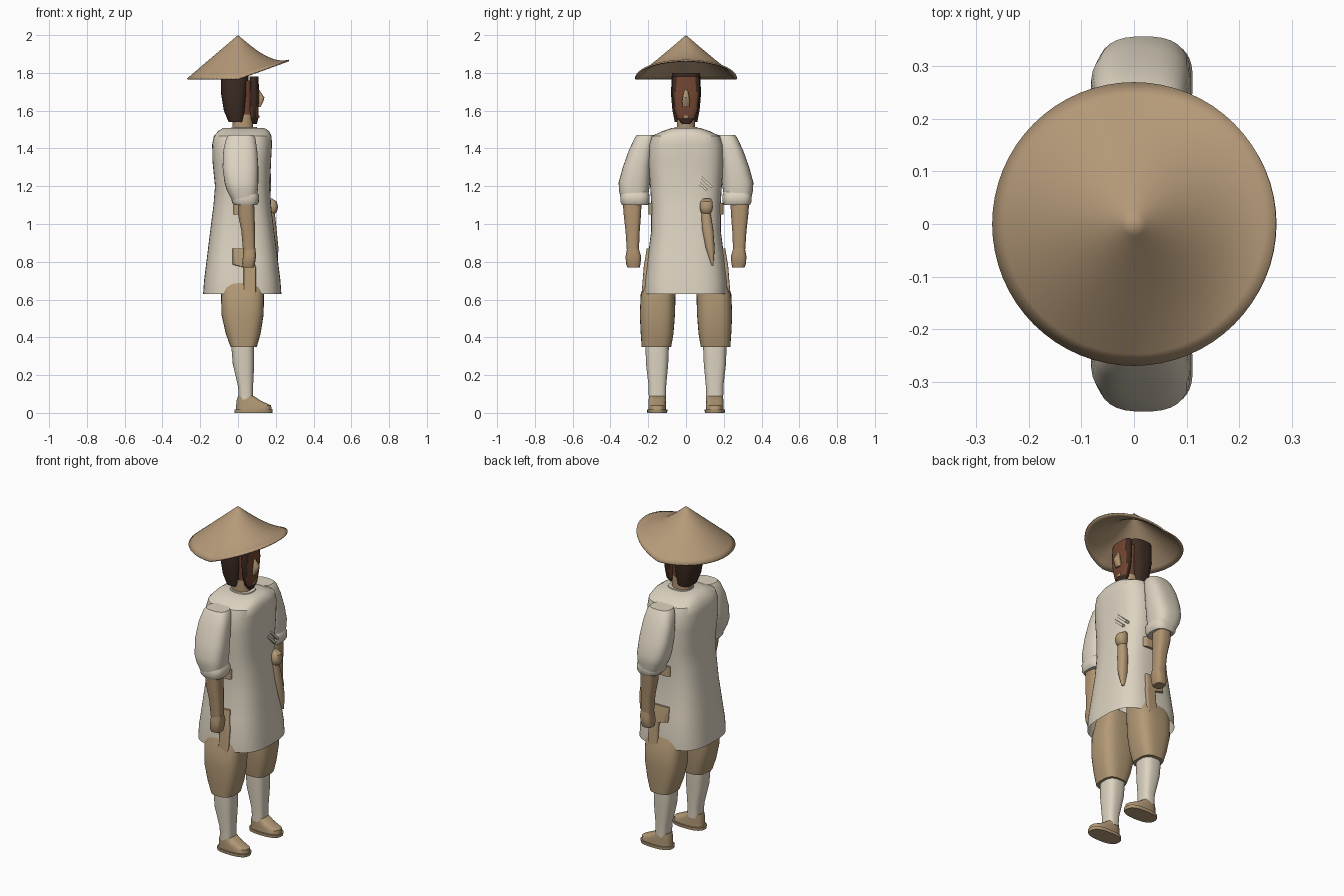
import bpy
import bmesh
from math import sin, cos, pi, radians
from mathutils import Matrix

default_cube = bpy.data.objects.get("Cube")
if default_cube:
    bpy.data.objects.remove(default_cube)


def make_material(name, colour):
    mat = bpy.data.materials.new(name)
    mat.use_nodes = True
    mat.diffuse_color = (*colour, 1)
    mat.node_tree.nodes["Principled BSDF"].inputs["Base Color"].default_value = (*colour, 1)
    return mat


cream = make_material("cream cloth", (.72, .65, .53))
tan = make_material("tan cloth", (.45, .32, .18))
straw = make_material("straw", (.46, .32, .19))
skin = make_material("tan skin", (.43, .29, .16))
face_brown = make_material("face brown", (.17, .06, .03))
hair_brown = make_material("dark hair", (.045, .024, .016))


def finish(name, bm, *mats, angle=40):
    """Turn a bmesh into a smooth shaded object with sharp edges kept."""
    bmesh.ops.recalc_face_normals(bm, faces=bm.faces)
    mesh = bpy.data.meshes.new(name)
    bm.to_mesh(mesh)
    bm.free()
    for mat in mats:
        mesh.materials.append(mat)
    mesh.shade_smooth()
    mesh.set_sharp_from_angle(angle=radians(angle))
    obj = bpy.data.objects.new(name, mesh)
    bpy.context.collection.objects.link(obj)
    return obj


def signed_power(value, power):
    return abs(value) ** power * (1 if value > 0 else -1)


def loft(name, sections, *mats, box=2.4, side=1, count=32, bottom=True):
    """Skin rounded sections given as (z, back, front, inner y, outer y)."""
    bm = bmesh.new()
    rings = []
    for z, back, front, inner, outer in sections:
        ring = []
        for i in range(count):
            a = 2 * pi * (i + .5) / count
            x = (back + front) / 2 + (front - back) / 2 * signed_power(cos(a), 2 / box)
            y = (inner + outer) / 2 + (outer - inner) / 2 * signed_power(sin(a), 2 / box)
            ring.append(bm.verts.new((x, y * side, z)))
        rings.append(ring)
    for low, high in zip(rings, rings[1:]):
        for i in range(count):
            j = (i + 1) % count
            bm.faces.new((low[i], low[j], high[j], high[i]))
    bm.faces.new(rings[-1])
    if bottom:
        bm.faces.new(rings[0])
    return finish(name, bm, *mats)


def centred(*rows):
    """Expand (z, back, front, half width) into full sections."""
    return [(z, back, front, -half, half) for z, back, front, half in rows]


# Conical hat, with the front of the brim swept upward
bm = bmesh.new()
segments, steps, brim = 64, 12, .27
apex = bm.verts.new((0, 0, 2))
previous = None
for s in range(1, steps + 1):
    t = s / steps
    ring = []
    for i in range(segments):
        a = 2 * pi * i / segments
        lift = .1 * t ** 3 * max(0, cos(a))
        ring.append(bm.verts.new((brim * t * cos(a), brim * t * sin(a), 2 - .23 * t + lift)))
    for i in range(segments):
        j = (i + 1) % segments
        if previous:
            bm.faces.new((previous[i], ring[i], ring[j], previous[j]))
        else:
            bm.faces.new((apex, ring[i], ring[j]))
    previous = ring
hat = finish("conical_hat", bm, straw)
shell = hat.modifiers.new("thickness", "SOLIDIFY")
shell.thickness = .008

# Head: hair behind, narrow face in front, neck below
loft("hair", centred((1.54, -.05, .03, .06), (1.6, -.075, .04, .072), (1.69, -.09, .05, .08),
                     (1.8, -.09, .058, .075)), hair_brown, box=2.8)
face = loft("face", centred((1.53, .07, .1, .02), (1.56, .065, .108, .048), (1.62, .06, .11, .066),
                            (1.7, .06, .112, .076), (1.78, .06, .108, .07)),
            face_brown, hair_brown, box=2.6)
for poly in face.data.polygons:
    chin = poly.center.z < 1.55
    poly.material_index = 1 if chin or abs(poly.center.y) > .055 else 0
loft("neck", centred((1.47, -.03, .08, .05), (1.58, -.03, .08, .045)), skin)
loft("inner_head", centred((1.55, -.01, .08, .04), (1.76, -.01, .08, .055)), face_brown)
loft("nose", centred((1.62, .1, .12, .018), (1.65, .1, .135, .021), (1.67, .1, .14, .018),
                     (1.71, .1, .113, .009)), skin, count=16)
loft("lower_lip", centred((1.56, .09, .112, .014), (1.575, .09, .114, .018)), skin, count=16)

# Flared tunic, open at the hem
loft("tunic", centred((.63, -.185, .23, .218), (.7, -.18, .225, .218), (.82, -.165, .21, .203),
                      (.96, -.148, .192, .185), (1.1, -.13, .175, .184), (1.2, -.122, .17, .19),
                      (1.33, -.135, .175, .2), (1.42, -.137, .18, .197), (1.465, -.128, .178, .182),
                      (1.492, -.105, .165, .125), (1.508, -.08, .14, .075)),
     cream, box=3, count=48, bottom=False)
loft("collar", centred((1.49, -.04, .11, .07), (1.513, -.035, .1, .06)), cream)

# Waist sash with its knot and hanging tail
loft("sash", centred((1.05, -.03, .09, .198), (1.11, -.03, .09, .198)), tan, box=8)
loft("sash_knot", [(1.05, .15, .19, .09, .125), (1.065, .15, .207, .077, .138),
                   (1.09, .15, .213, .072, .143), (1.12, .15, .205, .077, .14),
                   (1.135, .15, .18, .09, .13)], tan, count=16)
loft("sash_tail", [(.78, .17, .208, .135, .145), (.87, .16, .215, .105, .152),
                   (.97, .15, .205, .085, .145), (1.06, .14, .195, .08, .13)], tan, count=16)

# Slanted fastening tabs on the chest
for offset in (-.012, .016):
    bm = bmesh.new()
    bmesh.ops.create_cube(bm, size=1)
    place = Matrix.Translation((.163, .085 + offset, 1.22 + offset / 2))
    bm.transform(place @ Matrix.Rotation(radians(-43), 4, "X") @ Matrix.Diagonal((.025, .1, .014, 1)))
    finish("chest_tab", bm, cream)

for label, side in (("left", 1), ("right", -1)):
    # Arms: puffed sleeve, rolled cuff, forearm and hand
    loft(label + "_sleeve", [(1.13, -.035, .1, .205, .345), (1.18, -.06, .105, .195, .355),
                             (1.22, -.072, .108, .19, .357), (1.3, -.082, .108, .185, .335),
                             (1.39, -.078, .102, .175, .303), (1.455, -.063, .092, .165, .272),
                             (1.472, -.05, .08, .16, .26)], cream, side=side, box=2.7)
    loft(label + "_cuff", [(1.1, -.02, .1, .2, .338), (1.115, -.033, .11, .193, .347),
                           (1.15, -.035, .112, .192, .347), (1.17, -.025, .1, .2, .34)],
         cream, side=side, box=2.8)
    loft(label + "_forearm", [(.84, .028, .092, .25, .312), (.96, .018, .09, .245, .32),
                              (1.05, 0, .088, .238, .33), (1.12, 0, .085, .235, .335)],
         skin, side=side, box=2.8)
    loft(label + "_hand", [(.77, .025, .085, .245, .31), (.79, .022, .09, .24, .318),
                           (.83, .026, .096, .238, .32), (.87, .03, .092, .25, .312)],
         skin, side=side, box=3)

    # Legs: hip panel at the tunic slit, baggy breeches, wrapped shin
    loft(label + "_hip_panel", [(.62, .03, .095, .15, .236), (.77, .03, .095, .15, .224),
                                (.785, -.028, .09, .15, .222), (.87, -.028, .085, .15, .208)],
         tan, side=side, box=9)
    loft(label + "_breeches", [(.35, -.04, .1, .078, .235), (.42, -.065, .12, .066, .24),
                               (.52, -.088, .136, .058, .245), (.63, -.09, .138, .055, .24),
                               (.76, -.08, .13, .05, .19)], tan, side=side, box=3)
    loft(label + "_shin_wrap", [(.07, .005, .08, .106, .197), (.14, 0, .08, .105, .198),
                                (.26, -.028, .086, .094, .212), (.36, -.036, .085, .09, .215)],
         cream, side=side, box=2.8)

    # Shoe and sole
    loft(label + "_shoe", [(.018, -.012, .178, .105, .2), (.04, -.01, .175, .106, .2),
                           (.065, -.008, .12, .107, .198), (.09, 0, .082, .108, .196)],
         tan, side=side, box=2.6)
    loft(label + "_sole", [(0, -.02, .182, .1, .205), (.018, -.02, .185, .098, .207)],
         tan, side=side, box=2.6)
